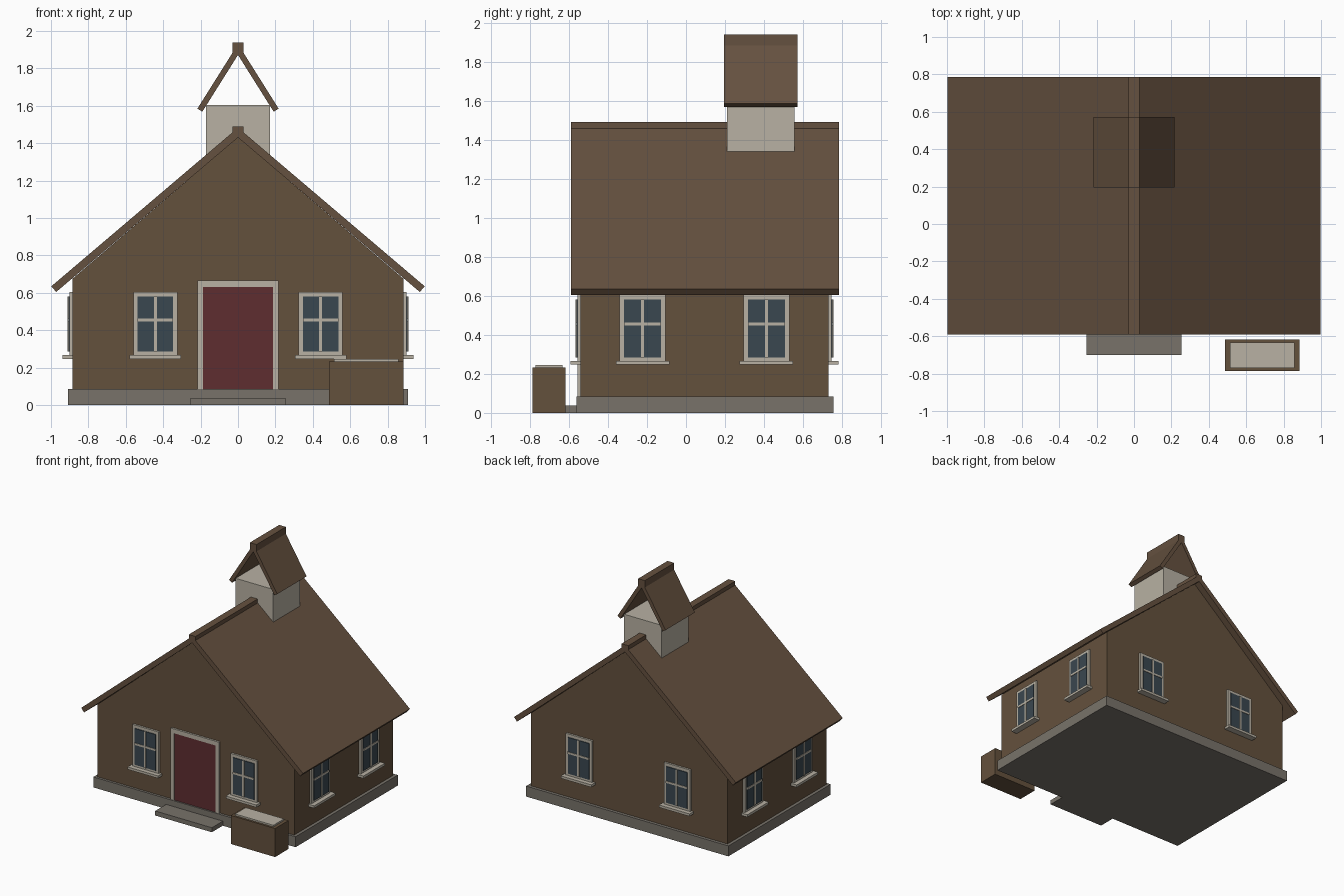
import bpy, math
from mathutils import Matrix, Vector

cube = bpy.data.objects.get("Cube")
if cube:
    bpy.data.objects.remove(cube, do_unlink=True)


def material(name, rgb):
    m = bpy.data.materials.new(name)
    m.use_nodes = True
    m.diffuse_color = (*rgb, 1)
    bsdf = m.node_tree.nodes["Principled BSDF"]
    bsdf.inputs["Base Color"].default_value = (*rgb, 1)
    bsdf.inputs["Roughness"].default_value = 0.9
    return m


wall_wood = material("wall brown", (0.127, 0.082, 0.046))
roof_wood = material("roof brown", (0.130, 0.082, 0.050))
trim = material("pale trim", (0.479, 0.440, 0.366))
stone = material("grey stone", (0.188, 0.171, 0.144))
door_red = material("dark red", (0.112, 0.026, 0.030))
glass = material("window glass", (0.042, 0.063, 0.080))


def prism(name, profile, y0, y1, mat, place=Matrix()):
    """Extrude an x-z outline from y0 to y1."""
    n = len(profile)
    verts = [place @ Vector((x, y, z)) for y in (y0, y1) for x, z in profile]
    faces = [tuple(range(n)), tuple(range(2 * n - 1, n - 1, -1))]
    faces += [(i, i + n, (i + 1) % n + n, (i + 1) % n) for i in range(n)]
    mesh = bpy.data.meshes.new(name)
    mesh.from_pydata(verts, [], faces)
    mesh.materials.append(mat)
    ob = bpy.data.objects.new(name, mesh)
    bpy.context.collection.objects.link(ob)
    return ob


def box(name, x, y, z, mat, place=Matrix()):
    outline = [(x[0], z[0]), (x[1], z[0]), (x[1], z[1]), (x[0], z[1])]
    return prism(name, outline, *y, mat, place)


def gable_roof(name, half, eave, apex, thick, y, cap):
    """Two sloping slabs meeting at a ridge, with a ridge cap."""
    angle = math.atan2(apex - eave, half)
    dx, dz = thick * math.sin(angle), thick * math.cos(angle)
    for side, label in ((-1, "right"), (1, "left")):
        outline = [(0, apex), (0, apex - thick / math.cos(angle)),
                   (side * (half - dx), eave - dz), (side * half, eave)]
        if side > 0:
            outline.reverse()
        prism(f"{name}_{label}_slope", outline, *y, roof_wood)
    box(f"{name}_ridge_cap", (-0.03, 0.03), y, cap, roof_wood)


def window(name, place):
    """Framed window facing -y, its wall at y = 0."""
    box(name + "_frame", (-0.118, 0.118), (-0.016, 0.01), (0.26, 0.605), trim, place)
    box(name + "_glass", (-0.095, 0.095), (-0.022, 0), (0.285, 0.58), glass, place)
    box(name + "_upright_bar", (-0.008, 0.008), (-0.026, 0), (0.285, 0.58), trim, place)
    box(name + "_cross_bar", (-0.095, 0.095), (-0.026, 0), (0.448, 0.464), trim, place)
    box(name + "_sill", (-0.137, 0.137), (-0.052, 0.01), (0.247, 0.267), trim, place)


# Base and walls
front, back, side = -0.54, 0.73, 0.885
box("foundation", (-0.91, 0.91), (-0.56, 0.755), (0, 0.085), stone)
prism("walls", [(-side, 0.08), (side, 0.08), (side, 0.675), (0, 1.432), (-side, 0.675)],
      front, back, wall_wood)

# Main roof
gable_roof("roof", 0.998, 0.635, 1.483, 0.04, (-0.59, 0.785), (1.43, 1.49))

# Belfry
box("belfry_base", (-0.17, 0.17), (0.21, 0.555), (1.3, 1.605), trim)
gable_roof("belfry_roof", 0.217, 1.585, 1.93, 0.031, (0.195, 0.572), (1.88, 1.938))

# Door, its frame and the step
box("door", (-0.19, 0.19), (-0.548, front), (0.085, 0.632), door_red)
for s in (-1, 1):
    box("door_jamb", sorted((s * 0.188, s * 0.217)), (-0.556, front), (0.085, 0.667), trim)
box("door_head", (-0.188, 0.188), (-0.556, front), (0.632, 0.667), trim)
box("door_step", (-0.255, 0.255), (-0.7, -0.555), (0, 0.037), stone)

# Storage bin by the front wall
box("bin", (0.487, 0.885), (-0.787, -0.617), (0, 0.232), wall_wood)
box("bin_lid", (0.513, 0.858), (-0.77, -0.633), (0.23, 0.245), trim)

# Windows: a pair on each of the four walls
for s in (-1, 1):
    along = 0.095 + s * 0.317
    spots = {
        "front": ((s * 0.442, front, 0), 0),
        "back": ((s * 0.442, back, 0), math.pi),
        "left": ((side, along, 0), math.pi / 2),
        "right": ((-side, along, 0), -math.pi / 2),
    }
    for label, (pos, turn) in spots.items():
        window(f"{label}_window", Matrix.Translation(pos) @ Matrix.Rotation(turn, 4, "Z"))
